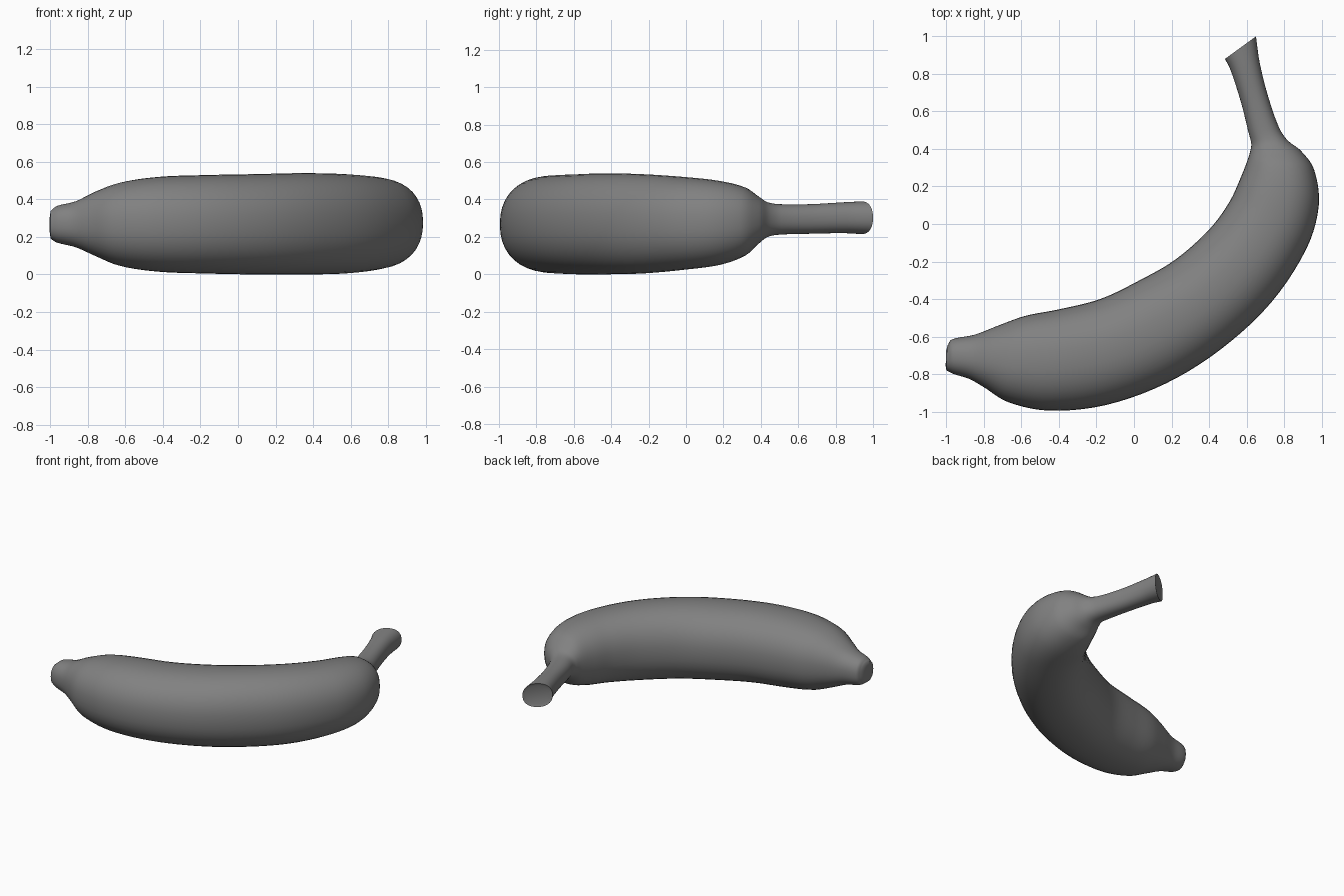
import bpy
import bmesh
from math import cos, sin, pi, radians
from mathutils import Vector

SIDES = 40          # points around each cross-section
STEPS = 5           # smooth rings between two stations
ROUNDNESS = 2.25    # slightly fuller than an ellipse

default_cube = bpy.data.objects.get("Cube")
if default_cube:
    bpy.data.objects.remove(default_cube, do_unlink=True)

# Stations from blossom tip to stem end:
# inner edge x, y, outer edge x, y, bottom z, top z
STATIONS = [
    (-.995, -.65, -1, -.78, .19, .34),
    (-.97, -.615, -.96, -.8, .17, .365),
    (-.85, -.59, -.88, -.825, .145, .39),
    (-.72, -.54, -.8, -.87, .1, .44),
    (-.58, -.49, -.67, -.95, .045, .49),
    (-.4, -.455, -.45, -.995, .015, .52),
    (-.18, -.4, -.15, -.965, .005, .53),
    (.03, -.3, .17, -.85, 0, .535),
    (.22, -.19, .46, -.67, 0, .54),
    (.4, -.03, .73, -.42, .005, .535),
    (.51, .12, .92, -.13, .025, .52),
    (.57, .25, .985, .1, .05, .5),
    (.605, .34, .96, .29, .1, .465),
    (.62, .39, .89, .39, .165, .415),
    (.625, .43, .82, .445, .2, .385),
    (.61, .49, .775, .51, .212, .375),
    (.57, .65, .715, .68, .217, .375),
    (.515, .82, .67, .86, .22, .385),
    (.485, .88, .65, 1, .215, .39),
]


def make_material(name, color):
    material = bpy.data.materials.new(name)
    material.use_nodes = True
    material.diffuse_color = color
    material.node_tree.nodes["Principled BSDF"].inputs["Base Color"].default_value = color
    return material


def smooth_stations(rows):
    """Interpolate the stations with a spline spaced by distance."""
    points = [Vector(row) for row in rows]
    knots = [0.0]
    for a, b in zip(points, points[1:]):
        knots.append(knots[-1] + (b - a).length)
    last = len(points) - 1
    slopes = []
    for i in range(len(points)):
        lo, hi = max(i - 1, 0), min(i + 1, last)
        slopes.append((points[hi] - points[lo]) / (knots[hi] - knots[lo]))
    result = []
    for i in range(last):
        span = knots[i + 1] - knots[i]
        for step in range(STEPS):
            t = step / STEPS
            ease = t * t * (3 - 2 * t)
            result.append(points[i] * (1 - ease) + points[i + 1] * ease
                          + slopes[i] * (span * t * (1 - t) ** 2)
                          - slopes[i + 1] * (span * t * t * (1 - t)))
    result.append(points[last])
    return result


def rounded(value):
    """Superellipse version of a sine or cosine."""
    size = abs(value) ** (2 / ROUNDNESS)
    return size if value > 0 else -size


def add_ring(bm, station):
    """One upright cross-section spanning the inner and outer edges."""
    ix, iy, ox, oy, bottom, top = station
    center = Vector((ix + ox, iy + oy, bottom + top)) / 2
    across = Vector((ox - ix, oy - iy, 0)) / 2
    up = Vector((0, 0, top - bottom)) / 2
    ring = []
    for k in range(SIDES):
        angle = 2 * pi * k / SIDES
        ring.append(bm.verts.new(center + across * rounded(cos(angle)) + up * rounded(sin(angle))))
    return ring


# Fruit and stem as one continuous skin
bm = bmesh.new()
rings = [add_ring(bm, station) for station in smooth_stations(STATIONS)]
for near, far in zip(rings, rings[1:]):
    for k in range(SIDES):
        n = (k + 1) % SIDES
        bm.faces.new((near[k], near[n], far[n], far[k]))
tip_cap = bm.faces.new(rings[0])
stem_cap = bm.faces.new(rings[-1])
bmesh.ops.recalc_face_normals(bm, faces=bm.faces)

# Domed blossom tip and slightly hollow cut stem
bmesh.ops.inset_region(bm, faces=[tip_cap], thickness=0.025, depth=0.005)
bmesh.ops.inset_region(bm, faces=[stem_cap], thickness=0.02, depth=-0.008)

mesh = bpy.data.meshes.new("banana")
bm.to_mesh(mesh)
bm.free()
mesh.materials.append(make_material("plain grey", (0.22, 0.22, 0.22, 1)))
banana = bpy.data.objects.new("banana", mesh)
bpy.context.collection.objects.link(banana)

bpy.ops.object.select_all(action="DESELECT")
banana.select_set(True)
bpy.context.view_layer.objects.active = banana
bpy.ops.object.shade_smooth_by_angle(angle=radians(40))
